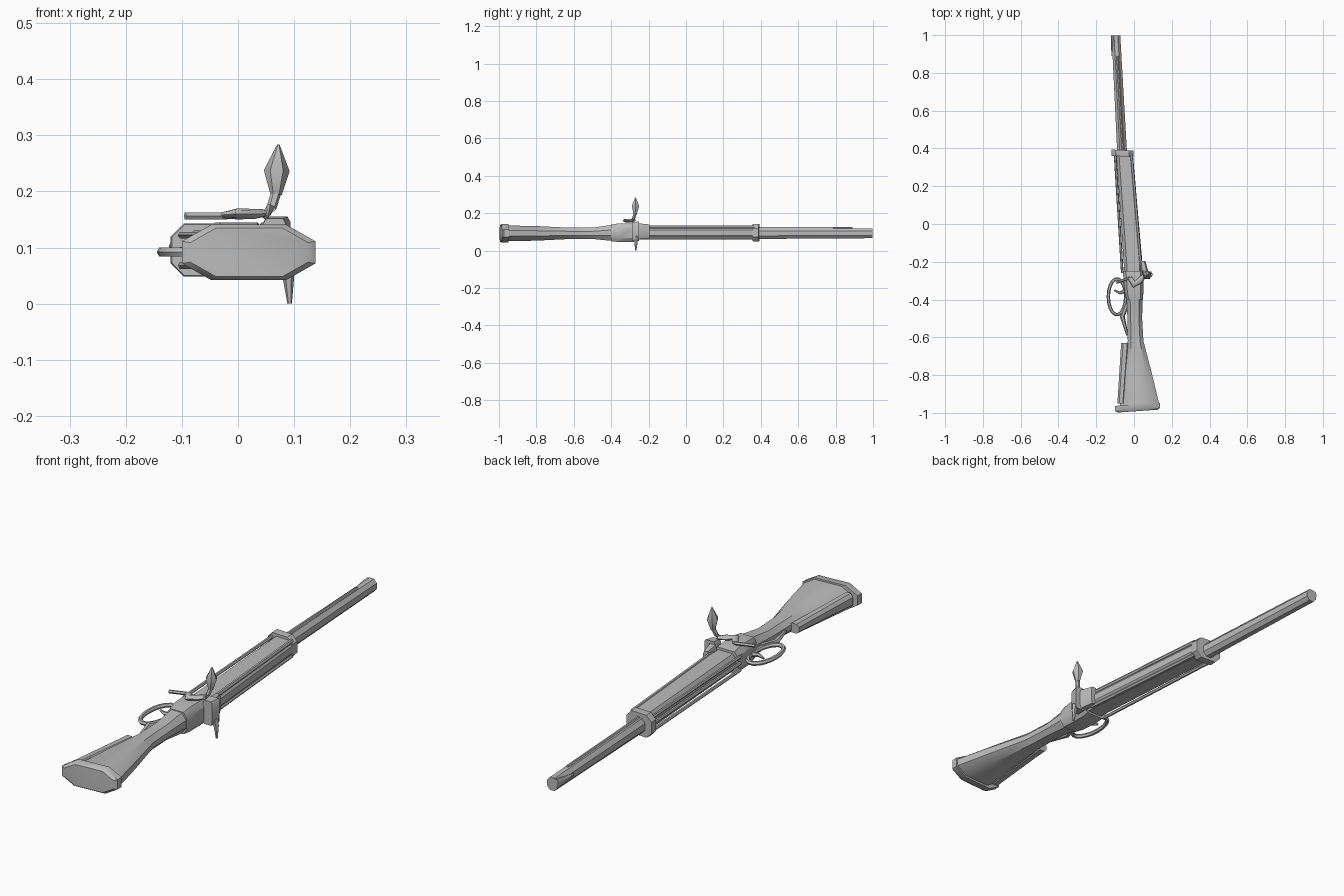
import bpy, bmesh, math
from mathutils import Vector

grey = bpy.data.materials.new("gunmetal grey")
grey.diffuse_color = (0.5, 0.5, 0.5, 1)


def finish(name, bm, angle=35):
    bmesh.ops.recalc_face_normals(bm, faces=bm.faces)
    mesh = bpy.data.meshes.new(name)
    bm.to_mesh(mesh)
    bm.free()
    mesh.materials.append(grey)
    ob = bpy.data.objects.new(name, mesh)
    bpy.context.collection.objects.link(ob)
    bpy.context.view_layer.objects.active = ob
    ob.select_set(True)
    bpy.ops.object.shade_smooth_by_angle(angle=math.radians(angle))
    ob.select_set(False)
    return ob


def skin(name, rings, angle=35, closed=False):
    """Join equal rings of points into one surface."""
    bm = bmesh.new()
    vs = [[bm.verts.new(p) for p in r] for r in rings]
    n = len(vs[0])
    pairs = list(zip(vs, vs[1:])) + ([(vs[-1], vs[0])] if closed else [])
    for a, b in pairs:
        for i in range(n):
            j = (i + 1) % n
            bm.faces.new((a[i], a[j], b[j], b[i]))
    if not closed:
        bm.faces.new(vs[0])
        bm.faces.new(vs[-1])
    return finish(name, bm, angle)


def loft(name, sections, cut=(0.25, 0.3), tilt=0.0, angle=35):
    """Chamfered boxes along y: (y, x0, x1, z0, z1)."""
    rings = []
    for y, x0, x1, z0, z1 in sections:
        a, b = (x1 - x0) * cut[0], (z1 - z0) * cut[1]
        pts = [(x0 + a, z0), (x1 - a, z0), (x1, z0 + b), (x1, z1 - b),
               (x1 - a, z1), (x0 + a, z1), (x0, z1 - b), (x0, z0 + b)]
        rings.append([(x, y + tilt * x, z) for x, z in pts])
    return skin(name, rings, angle)


def tube(name, pts, radii, sides=8, closed=False, flat=1.0):
    """Round rod along a path; flat squashes it across its second axis."""
    pts = [Vector(p) for p in pts]
    rings = []
    for i, p in enumerate(pts):
        if closed:
            t = pts[(i + 1) % len(pts)] - pts[i - 1]
        else:
            t = pts[min(i + 1, len(pts) - 1)] - pts[max(i - 1, 0)]
        t.normalize()
        ref = Vector((0, 0, 1)) if abs(t.z) < 0.8 else Vector((0, 1, 0))
        u = t.cross(ref).normalized()
        v = u.cross(t)
        r = radii[i] if isinstance(radii, (list, tuple)) else radii
        rings.append([p + r * (math.cos(a) * u + flat * math.sin(a) * v)
                      for a in (2 * math.pi * k / sides for k in range(sides))])
    return skin(name, rings, 50, closed)


# Butt plate and shoulder stock, narrowing to the wrist
loft("butt_plate", [(-0.992, -0.085, 0.125, 0.048, 0.135),
                    (-0.983, -0.1, 0.138, 0.042, 0.141),
                    (-0.956, -0.1, 0.138, 0.042, 0.141)], (0.22, 0.3), 0.07)
loft("shoulder_stock", [(-0.96, -0.075, 0.135, 0.05, 0.134),
                        (-0.8, -0.055, 0.097, 0.053, 0.131),
                        (-0.62, -0.033, 0.05, 0.062, 0.122),
                        (-0.5, -0.035, 0.043, 0.062, 0.122),
                        (-0.42, -0.038, 0.045, 0.054, 0.134),
                        (-0.38, -0.04, 0.047, 0.052, 0.138)], (0.22, 0.32))
# Plate along the lower edge of the stock
loft("stock_plate", [(-0.95, -0.088, -0.05, 0.062, 0.122),
                     (-0.63, -0.068, -0.025, 0.073, 0.111)], (0.25, 0.25))
# Receiver
loft("receiver", [(-0.4, -0.04, 0.047, 0.05, 0.139),
                  (-0.36, -0.05, 0.05, 0.046, 0.145),
                  (-0.28, -0.056, 0.05, 0.046, 0.145),
                  (-0.25, -0.06, 0.05, 0.052, 0.14)], (0.15, 0.22))
# Fore-end, its side rails, muzzle band and barrel
loft("fore_end", [(-0.27, -0.05, 0.046, 0.06, 0.13),
                  (-0.2, -0.055, 0.044, 0.06, 0.13),
                  (0.365, -0.093, -0.006, 0.06, 0.13)], (0.16, 0.3))
for z in (0.068, 0.095, 0.122):
    tube("lower_rail", [(-0.062, -0.26, z), (-0.1, 0.365, z)], 0.007, 6)
for z in (0.066, 0.126):
    tube("upper_rail", [(0.036, -0.22, z), (-0.013, 0.365, z)], 0.008, 6)
loft("muzzle_band", [(0.355, -0.118, -0.004, 0.05, 0.141),
                     (0.363, -0.12, -0.002, 0.048, 0.143),
                     (0.388, -0.12, -0.004, 0.05, 0.141)], (0.2, 0.25), -0.05)
loft("barrel", [(0.36, -0.088, -0.036, 0.062, 0.122),
                (0.985, -0.118, -0.072, 0.066, 0.118),
                (0.998, -0.118, -0.072, 0.066, 0.118)], (0.28, 0.28))
tube("barrel_rail", [(-0.06, 0.38, 0.122), (-0.088, 0.89, 0.12)], 0.006, 6)
# Front sight
loft("front_sight", [(0.89, -0.119, -0.1, 0.09, 0.1),
                     (0.97, -0.123, -0.1, 0.085, 0.112),
                     (0.998, -0.121, -0.1, 0.085, 0.116)])

# Trigger guard ring and trigger
ring = [(-0.09 + 0.046 * math.cos(a), -0.385 + 0.095 * math.sin(a), 0.092)
        for a in (2 * math.pi * k / 18 for k in range(18))]
tube("trigger_guard", ring, 0.009, 6, True, 1.0)
tube("guard_tang", [(-0.035, -0.59, 0.092), (-0.062, -0.49, 0.092),
                    (-0.035, -0.42, 0.092)], [0.006, 0.013, 0.012], 6)
tube("trigger", [(-0.04, -0.35, 0.092), (-0.075, -0.365, 0.092),
                 (-0.105, -0.35, 0.092)], [0.011, 0.008, 0.004], 6)

# Side lever: thin rod, flat arm, then stem rising to a faceted knob
tube("lever_rod", [(-0.094, -0.31, 0.156), (-0.02, -0.285, 0.156)], 0.007, 6)
tube("lever_arm", [(-0.022, -0.285, 0.158), (0.0, -0.32, 0.16),
                   (0.03, -0.3, 0.16), (0.052, -0.275, 0.162)],
     [0.012, 0.018, 0.016, 0.011], 8, False, 0.55)
tube("lever_stem", [(0.046, -0.292, 0.157), (0.06, -0.28, 0.172),
                    (0.068, -0.272, 0.198)], [0.009, 0.009, 0.009], 6)
tube("lever_knob", [(0.068, -0.272, 0.194), (0.069, -0.27, 0.237),
                    (0.072, -0.27, 0.284)], [0.01, 0.023, 0.002], 6)

# Lock bracket on the upper side with its hanging tip
loft("lock_bracket", [(-0.29, 0.045, 0.085, 0.055, 0.152),
                      (-0.252, 0.045, 0.094, 0.055, 0.155)], (0.12, 0.1))
loft("lock_block", [(-0.25, 0.035, 0.075, 0.06, 0.145),
                    (-0.195, 0.032, 0.06, 0.065, 0.14)], (0.2, 0.2))
tube("bracket_tip", [(0.084, -0.268, 0.075), (0.09, -0.268, 0.045),
                     (0.092, -0.268, 0.0)], [0.014, 0.01, 0.004], 6, False, 1.0)
